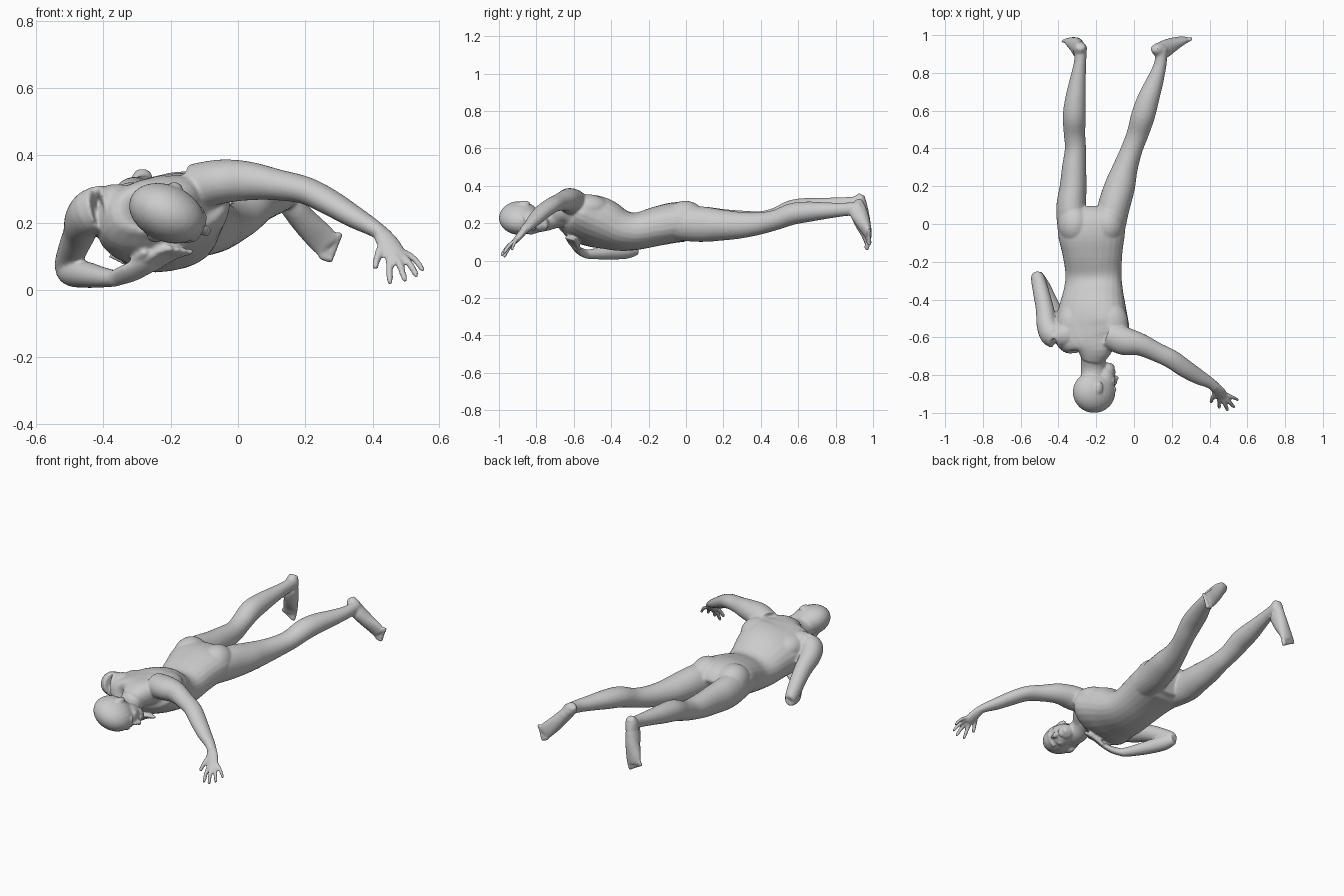
import bpy, bmesh, math
from mathutils import Vector, Matrix

bm = bmesh.new()


def spline(a, b, c, d, t):
    return [0.5 * (2 * q + (r - p) * t + (2 * p - 5 * q + 4 * r - s) * t * t
                   + (3 * q - p - 3 * r + s) * t ** 3) for p, q, r, s in zip(a, b, c, d)]


def tube(rows, side=(1, 0, 0), n=24, steps=4, power=2.0):
    """Loft ellipses along a path. Row: x, y, z, half width, half depth, [tilt]."""
    rows = [list(r) + [0] * (6 - len(r)) for r in rows]
    pts = []
    for i in range(len(rows) - 1):
        nb = [rows[max(i - 1, 0)], rows[i], rows[i + 1], rows[min(i + 2, len(rows) - 1)]]
        pts += [spline(*nb, k / steps) for k in range(steps)]
    pts.append(rows[-1])
    rings = []
    for i, p in enumerate(pts):
        t = (Vector(pts[min(i + 1, len(pts) - 1)][:3]) - Vector(pts[max(i - 1, 0)][:3])).normalized()
        u = Vector(side)
        u = (u - t * u.dot(t)).normalized()
        v = t.cross(u)
        if v.z < 0:
            v = -v
        tilt = math.radians(p[5])
        u, v = u * math.cos(tilt) + v * math.sin(tilt), v * math.cos(tilt) - u * math.sin(tilt)
        ring = []
        for k in range(n):
            a = 2 * math.pi * k / n
            c, s = math.cos(a), math.sin(a)
            c = math.copysign(abs(c) ** (2 / power), c) * p[3]
            s = math.copysign(abs(s) ** (2 / power), s) * p[4]
            ring.append(bm.verts.new(Vector(p[:3]) + u * c + v * s))
        rings.append(ring)
    faces = []
    for r0, r1 in zip(rings, rings[1:]):
        for k in range(n):
            j = (k + 1) % n
            faces.append(bm.faces.new((r0[k], r0[j], r1[j], r1[k])))
    faces += [bm.faces.new(rings[0]), bm.faces.new(rings[-1])]
    bmesh.ops.recalc_face_normals(bm, faces=faces)


def blob(center, radii, frame=Matrix()):
    m = frame @ Matrix.Translation(center) @ Matrix.Diagonal((*radii, 1))
    bmesh.ops.create_uvsphere(bm, u_segments=24, v_segments=16, radius=1, matrix=m)


def digit(base, tip, r, lift=(0, 0, 0.008)):
    b, t = Vector(base), Vector(tip)
    m = (b + t) / 2 + Vector(lift)
    d = (t - b) * 0.06
    tube([(*b, r, r), (*m, r, r), (*(t - d), r * .85, r * .85), (*t, r * .45, r * .45)],
         side=(0.3, 1, 0.2), n=12)


# torso, rolled so that one shoulder is higher
tube([(-.215, -.71, .24, .065, .062, 5), (-.21, -.66, .26, .105, .072, 12),
      (-.22, -.615, .25, .185, .095, 15), (-.225, -.55, .225, .205, .12, 17),
      (-.22, -.45, .2, .182, .128, 16), (-.215, -.35, .163, .158, .108, 11),
      (-.215, -.26, .158, .149, .098, 6), (-.22, -.15, .185, .16, .105, 2),
      (-.225, -.05, .205, .178, .108), (-.225, .02, .2, .17, .1),
      (-.225, .07, .18, .11, .065)], power=2.3)
blob((-.12, -.53, .285), (.09, .12, .07))      # shoulder blades
blob((-.33, -.53, .24), (.08, .11, .07))
for x in (-.315, -.14):                         # buttocks
    blob((x, -.005, .228), (.088, .105, .092))

# neck
tube([(-.215, -.87, .22, .07, .065), (-.215, -.77, .215, .066, .06),
      (-.215, -.7, .235, .068, .062), (-.215, -.62, .25, .09, .07)])

# head, in its own frame: x to the face, y to the upper ear, z to the crown
f = Vector((.91, 0, -.41))
u = Vector((0, -1, 0))
s = u.cross(f)
head = Matrix((f, s, u)).transposed().to_4x4()
head.translation = (-.207, -.885, .226)
blob((-.005, 0, .005), (.118, .084, .11), head)
blob((.05, 0, -.055), (.062, .064, .085), head)     # face
blob((.07, 0, -.11), (.042, .045, .042), head)      # jaw
blob((.092, 0, -.13), (.02, .024, .018), head)      # chin
blob((.1, 0, -.01), (.016, .05, .014), head)        # brow
blob((.117, 0, -.055), (.013, .01, .028), head)     # nose bridge
blob((.123, 0, -.07), (.016, .017, .011), head)     # nose tip
blob((.108, 0, -.098), (.012, .024, .007), head)    # lips
blob((.106, 0, -.108), (.012, .022, .007), head)
for k in (-1, 1):                                   # ears and cheeks
    blob((-.012, k * .085, -.02), (.02, .011, .033), head)
    blob((.08, k * .035, -.055), (.022, .025, .02), head)

# legs
tube([(-.315, -.06, .2, .085, .09), (-.332, .08, .195, .08, .095),
      (-.322, .2, .192, .071, .084), (-.317, .3, .195, .064, .073),
      (-.31, .4, .205, .056, .06), (-.315, .48, .228, .057, .055),
      (-.316, .57, .265, .061, .06), (-.31, .66, .28, .055, .056),
      (-.298, .76, .292, .043, .045), (-.285, .86, .303, .032, .037),
      (-.282, .94, .31, .034, .036)])
tube([(-.14, -.06, .2, .085, .09), (-.11, .08, .195, .085, .095),
      (-.075, .2, .19, .081, .082), (-.045, .3, .19, .066, .07),
      (-.01, .4, .2, .057, .059), (.02, .48, .218, .058, .054),
      (.047, .57, .25, .063, .058), (.075, .66, .262, .058, .054),
      (.112, .76, .268, .045, .043), (.14, .85, .274, .033, .036),
      (.145, .93, .28, .034, .036)])

# feet, hanging down from the ankles
tube([(-.283, .942, .352, .022, .018), (-.285, .93, .325, .034, .036),
      (-.292, .925, .27, .036, .05), (-.305, .945, .2, .04, .043),
      (-.322, .963, .14, .045, .027), (-.33, .97, .1, .044, .018)])
for i in range(5):
    k = i / 4
    digit((-.3 - .064 * k, .972, .108 + .012 * k), (-.308 - .07 * k, .966, .058 + .036 * k),
          .014 - .004 * min(1, 2 * k), (0, 0, 0))
tube([(.108, .935, .318, .022, .018), (.122, .925, .298, .034, .034),
      (.152, .922, .26, .036, .048), (.195, .945, .208, .04, .04),
      (.243, .968, .158, .044, .025), (.268, .976, .132, .043, .017)], side=(.7, 0, .7))
for i in range(5):
    k = i / 4
    digit((.245 + .05 * k, .977, .105 + .058 * k), (.283 + .028 * k, .98, .09 + .072 * k),
          .014 - .004 * min(1, 2 * k), (0, 0, 0))

# outstretched arm
tube([(-.13, -.59, .305, .07, .07), (-.05, -.62, .322, .075, .066),
      (.03, -.637, .324, .06, .058), (.12, -.678, .312, .051, .046),
      (.2, -.717, .296, .05, .041), (.27, -.765, .262, .048, .039),
      (.34, -.808, .22, .041, .034), (.4, -.84, .186, .03, .026),
      (.432, -.865, .165, .027, .021)], side=(.2, 1, .1))
tube([(.425, -.858, .17, .026, .02), (.447, -.885, .138, .034, .019),
      (.473, -.917, .1, .033, .014)], side=(.85, .4, .3))
digit((.449, -.92, .1), (.452, -.975, .018), .011)
digit((.467, -.925, .1), (.497, -.988, .028), .011)
digit((.484, -.917, .105), (.532, -.972, .042), .011)
digit((.497, -.905, .112), (.552, -.932, .057), .01)
digit((.432, -.882, .145), (.406, -.945, .064), .012)

# folded arm, tucked under the chest
tube([(-.34, -.58, .245, .07, .07), (-.42, -.59, .238, .07, .07),
      (-.458, -.54, .21, .057, .062), (-.472, -.45, .168, .048, .052),
      (-.492, -.36, .12, .043, .046), (-.51, -.285, .072, .036, .042),
      (-.513, -.262, .06, .025, .03)])
tube([(-.517, -.262, .06, .028, .03), (-.492, -.32, .052, .042, .042),
      (-.45, -.4, .045, .04, .039), (-.4, -.48, .037, .032, .03),
      (-.36, -.535, .034, .026, .024)])
tube([(-.367, -.53, .034, .026, .022), (-.32, -.57, .052, .037, .02),
      (-.262, -.597, .078, .036, .014)], side=(-.3, -.75, .6))
for i in range(4):
    k = i / 3
    digit((-.252 - .022 * k, -.572 - .045 * k, .062 + .028 * k),
          (-.135 - .06 * k, -.602 - .038 * k, .118 + .008 * k), .0115)
digit((-.33, -.578, .055), (-.275, -.635, .115), .012)

# fuse all the parts into one smooth skin
mesh = bpy.data.meshes.new("body")
bm.to_mesh(mesh)
bm.free()
body = bpy.data.objects.new("body", mesh)
bpy.context.collection.objects.link(body)
skin = body.modifiers.new("fuse", 'REMESH')
skin.mode = 'VOXEL'
skin.voxel_size = 0.0065
skin.use_smooth_shade = True
soft = body.modifiers.new("soften", 'SMOOTH')
soft.factor = 0.5
soft.iterations = 5
